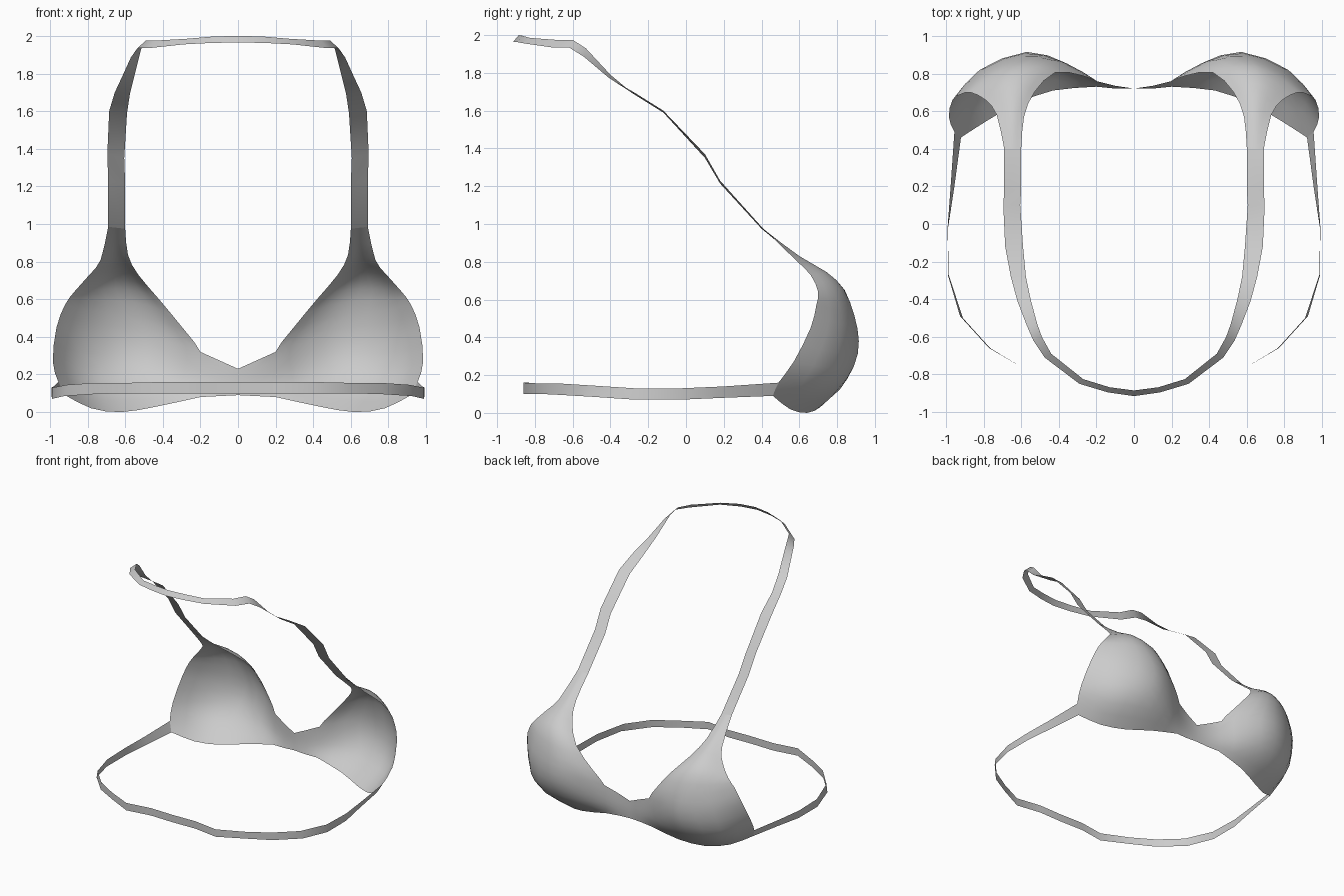
import bpy, bmesh, math
from mathutils import Vector


def spline(pts, n):
    """Resample a Catmull-Rom curve through pts to n points."""
    p = [Vector(q) for q in pts]
    p = [2 * p[0] - p[1]] + p + [2 * p[-1] - p[-2]]
    out = []
    for k in range(n):
        u = k / (n - 1) * (len(p) - 3)
        i = min(int(u), len(p) - 4)
        t = u - i
        a, b, c, d = p[i:i + 4]
        out.append(0.5 * (2 * b + (c - a) * t + (2 * a - 5 * b + 4 * c - d) * t ** 2
                          + (3 * b - a - 3 * c + d) * t ** 3))
    return out


def add_grid(bm, rows):
    vs = [[bm.verts.new(p) for p in r] for r in rows]
    for r, s in zip(vs, vs[1:]):
        for i in range(len(r) - 1):
            bm.faces.new((r[i], r[i + 1], s[i + 1], s[i]))


def build(name, grids):
    """Open sheet from grids of points, mirrored across x = 0."""
    bm = bmesh.new()
    for g in grids:
        add_grid(bm, g)
    bmesh.ops.remove_doubles(bm, verts=bm.verts, dist=0.0005)
    bmesh.ops.recalc_face_normals(bm, faces=bm.faces)
    me = bpy.data.meshes.new(name)
    bm.to_mesh(me)
    bm.free()
    for f in me.polygons:
        f.use_smooth = True
    ob = bpy.data.objects.new(name, me)
    bpy.context.collection.objects.link(ob)
    m = ob.modifiers.new("Mirror", 'MIRROR')
    m.use_clip = True
    m.merge_threshold = 0.001
    return ob


# Cup: cross rows from hem to strap, inner edge to outer edge
cup_rows = [
    [(.20, .73, .08), (.43, .71, .03), (.62, .64, 0), (.78, .55, .02), (.92, .46, .09)],
    [(.20, .75, .14), (.40, .81, .13), (.62, .80, .12), (.82, .70, .12), (.955, .49, .16)],
    [(.20, .76, .22), (.37, .85, .24), (.60, .89, .25), (.85, .77, .24), (.985, .57, .27)],
    [(.20, .76, .32), (.36, .855, .37), (.57, .915, .38), (.82, .82, .40), (.965, .66, .45)],
    [(.28, .79, .43), (.43, .87, .49), (.60, .89, .52), (.78, .82, .54), (.92, .69, .57)],
    [(.42, .805, .60), (.52, .835, .64), (.65, .835, .655), (.77, .78, .65), (.87, .70, .64)],
    [(.53, .70, .73), (.58, .735, .74), (.65, .745, .745), (.72, .72, .74), (.79, .66, .73)],
    [(.585, .57, .835), (.65, .60, .83), (.73, .58, .81)],
    [(.60, .40, .975), (.69, .40, .985)],
]
rows = [spline(r, 9) for r in cup_rows]
cols = [spline([r[i] for r in rows], 17) for i in range(9)]
cup = [list(r) for r in zip(*cols)]
# Centre bridge joins the lower part of the inner cup edge to the mirror plane
edge = [r[0] for r in cup[:7]]
bridge = []
for i, e in enumerate(edge):
    c = Vector((0, .72, .09 + .14 * i / 6))
    mid = (c + e) / 2
    mid.y -= .005
    bridge.append([c, mid, e])
build("cups", [cup, bridge])

# Neck strap: inner and outer edge of the ribbon, shoulder to nape
neck = [
    [(.60, .40, .975), (.69, .40, .985)],
    [(.60, .18, 1.215), (.69, .18, 1.23)],
    [(.605, .10, 1.35), (.695, .10, 1.37)],
    [(.59, -.12, 1.59), (.685, -.12, 1.60)],
    [(.575, -.28, 1.69), (.655, -.28, 1.70)],
    [(.55, -.40, 1.79), (.62, -.41, 1.775)],
    [(.515, -.53, 1.93), (.57, -.54, 1.885)],
    [(.49, -.60, 1.975), (.535, -.62, 1.935)],
    [(.44, -.69, 1.975), (.475, -.71, 1.935)],
    [(.27, -.825, 1.985), (.29, -.85, 1.955)],
    [(.13, -.868, 1.997), (.14, -.895, 1.963)],
    [(0, -.885, 2.0), (0, -.915, 1.965)],
]
build("neck_strap", [neck])

# Back band: lower and upper edge of the ribbon, cup to centre back
band = [
    [(.92, .46, .09), (.955, .49, .16)],
    [(.955, .20, .08), (.975, .20, .14)],
    [(.99, -.03, .07), (.992, -.03, .13)],
    [(.99, -.27, .07), (.985, -.27, .13)],
    [(.925, -.49, .085), (.91, -.50, .145)],
    [(.77, -.66, .095), (.765, -.66, .155)],
    [(.60, -.76, .10), (.60, -.76, .155)],
    [(.40, -.86, .10), (.40, -.86, .16)],
    [(.20, -.83, .10), (.20, -.83, .16)],
    [(0, -.835, .10), (0, -.835, .16)],
]
build("back_band", [band])
